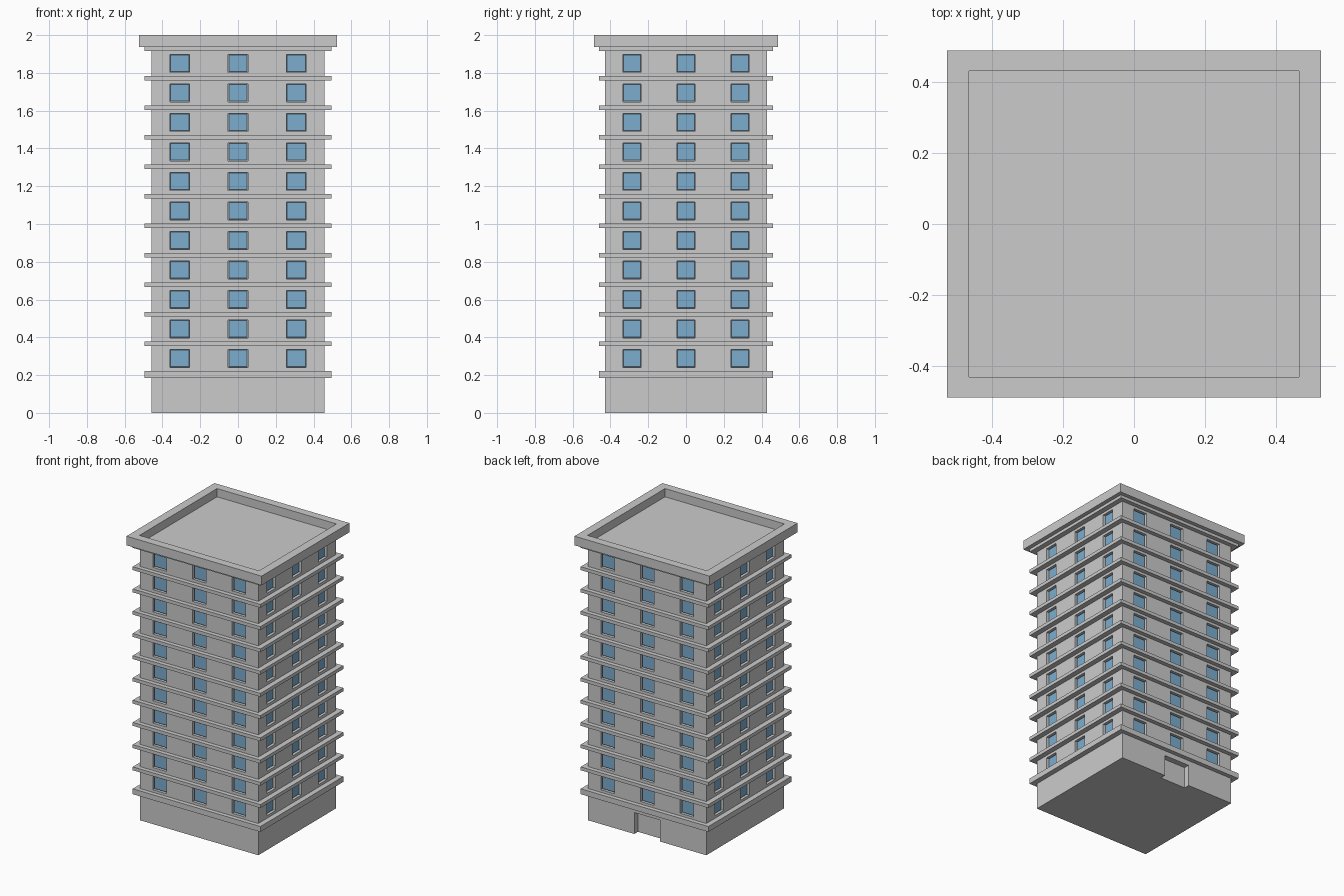
import bpy, bmesh
from mathutils import Matrix, Vector

if "Cube" in bpy.data.objects:
    bpy.data.objects.remove(bpy.data.objects["Cube"])

HX, HY = 0.459, 0.43          # half size of the tower walls
PITCH, FLOORS = 0.1562, 11


def add_box(bm, lo, hi):
    lo, hi = Vector(lo), Vector(hi)
    m = Matrix.Translation((lo + hi) / 2) @ Matrix.Diagonal((*(hi - lo), 1))
    bmesh.ops.create_cube(bm, size=1, matrix=m)


def make_object(name, bm, mat=None):
    me = bpy.data.meshes.new(name)
    bm.to_mesh(me)
    bm.free()
    ob = bpy.data.objects.new(name, me)
    bpy.context.collection.objects.link(ob)
    if mat:
        me.materials.append(mat)
    return ob


def slab(name, hx, hy, z0, z1):
    bm = bmesh.new()
    add_box(bm, (-hx, -hy, z0), (hx, hy, z1))
    return make_object(name, bm)


def window_boxes(shrink, d0, d1):
    """Boxes for every window, from depth d0 to d1 behind the wall face."""
    bm = bmesh.new()
    h = 0.047 - shrink
    for i in range(FLOORS):
        z = 0.288 + i * PITCH
        for s in (-1, 1):
            for k in (-1, 0, 1):
                w, c = 0.052 - shrink, k * 0.308
                a, b = sorted((s * (HY - d0), s * (HY - d1)))
                add_box(bm, (c - w, a, z - h), (c + w, b, z + h))
                w, c = 0.048 - shrink, k * 0.285
                a, b = sorted((s * (HX - d0), s * (HX - d1)))
                add_box(bm, (a, c - w, z - h), (b, c + w, z + h))
    return bm


def cut(target, cutter):
    cutter.hide_render = True
    cutter.hide_set(True)
    mod = target.modifiers.new("cut", "BOOLEAN")
    mod.operation, mod.solver, mod.object = "DIFFERENCE", "EXACT", cutter


glass = bpy.data.materials.new("glass_blue")
glass.diffuse_color = (0.2, 0.42, 0.62, 1)
glass.use_nodes = True
glass.node_tree.nodes["Principled BSDF"].inputs["Base Color"].default_value = glass.diffuse_color
dark = bpy.data.materials.new("frame_dark")
dark.diffuse_color = (0.05, 0.08, 0.11, 1)
dark.use_nodes = True
dark.node_tree.nodes["Principled BSDF"].inputs["Base Color"].default_value = dark.diffuse_color

# Tower walls with window openings and a rear doorway
tower = slab("tower_walls", HX, HY, 0, 1.93)
openings = window_boxes(0, -0.02, 0.022)
add_box(openings, (-0.1, HY - 0.04, -0.05), (0.1, HY + 0.05, 0.15))
cut(tower, make_object("opening_cutter", openings))

# Window frames and panes
make_object("window_frames", window_boxes(0.0005, 0.019, 0.0225), dark)
make_object("window_panes", window_boxes(0.006, 0.016, 0.0222), glass)

# Ledges: a thick one above the ground floor, thin ones above each storey
slab("base_ledge", 0.496, 0.46, 0.185, 0.223)
for i in range(FLOORS):
    z = 0.365 + i * PITCH
    slab(f"floor_ledge_{i + 1}", 0.496, 0.46, z - 0.012, z + 0.012)

# Roof cap with a sunken deck inside the parapet
roof = slab("roof_parapet", 0.525, 0.488, 1.936, 2.0)
bm = bmesh.new()
add_box(bm, (-0.464, -0.43, 1.942), (0.464, 0.43, 2.1))
cut(roof, make_object("roof_cutter", bm))
